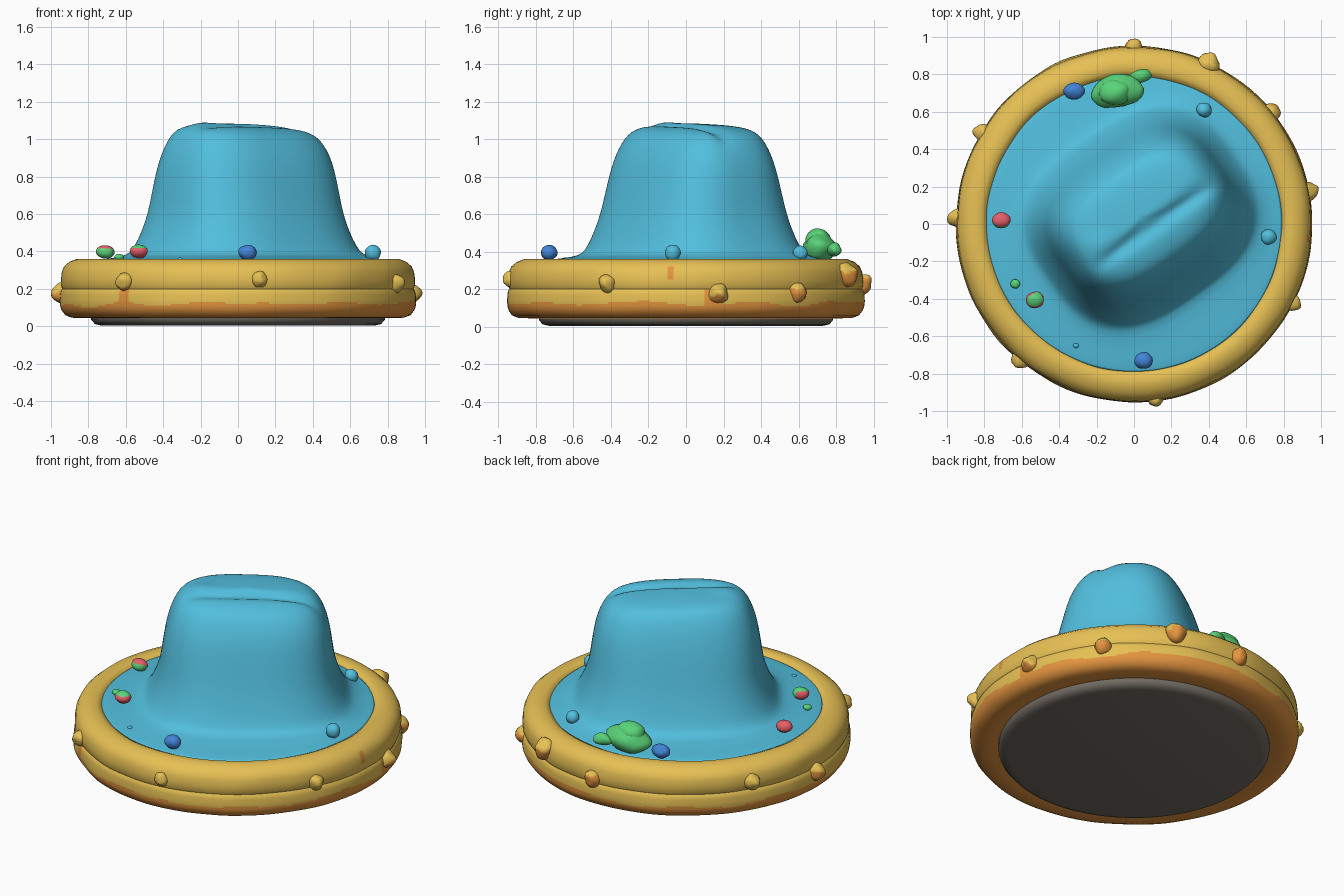
import bpy, bmesh, math, random
from mathutils import Vector, noise

random.seed(4)
cube = bpy.data.objects.get("Cube")
if cube:
    bpy.data.objects.remove(cube, do_unlink=True)


def material(name, rgb):
    m = bpy.data.materials.new(name)
    m.use_nodes = True
    m.diffuse_color = (*rgb, 1)
    m.node_tree.nodes["Principled BSDF"].inputs["Base Color"].default_value = (*rgb, 1)
    return m


TEAL = material("teal", (0.085, 0.52, 0.73))
GOLD = material("gold", (0.8, 0.53, 0.09))
ORANGE = material("burnt orange", (0.78, 0.3, 0.05))
GREY = material("warm grey", (0.17, 0.15, 0.125))
GREEN = material("green", (0.1, 0.66, 0.19))
BLUE = material("blue", (0.055, 0.23, 0.68))
RED = material("red", (0.78, 0.115, 0.14))


def finish(bm, name, mats, rule=None, subsurf=0, angle=60):
    """Turn a bmesh into a smooth object, colouring faces by a rule."""
    bmesh.ops.recalc_face_normals(bm, faces=bm.faces)
    if rule:
        for f in bm.faces:
            f.material_index = int(rule(f))
    mesh = bpy.data.meshes.new(name)
    bm.to_mesh(mesh)
    bm.free()
    for m in mats:
        mesh.materials.append(m)
    ob = bpy.data.objects.new(name, mesh)
    bpy.context.collection.objects.link(ob)
    if subsurf:
        ob.modifiers.new("smooth", "SUBSURF").levels = subsurf
        ob.modifiers["smooth"].render_levels = subsurf
    bpy.ops.object.select_all(action="DESELECT")
    ob.select_set(True)
    bpy.context.view_layer.objects.active = ob
    bpy.ops.object.shade_smooth_by_angle(angle=math.radians(angle))
    return ob


def skin(bm, rings, closed=False):
    """Bridge successive rings of vertices with quads."""
    pairs = list(zip(rings, rings[1:]))
    if closed:
        pairs.append((rings[-1], rings[0]))
    for a, b in pairs:
        n = len(a)
        for i in range(n):
            bm.faces.new((a[i], a[(i + 1) % n], b[(i + 1) % n], b[i]))


def lathe(name, profile, mats, rule=None, segs=180, closed=False, wobble=0.0):
    bm = bmesh.new()
    rings = []
    for r, z in profile:
        ring = []
        for i in range(segs):
            t = math.tau * i / segs
            d = Vector((math.cos(t), math.sin(t), 0))
            p = d * r + Vector((0, 0, z))
            ring.append(bm.verts.new(p + d * wobble * noise.noise(p * 5)))
        rings.append(ring)
    skin(bm, rings, closed)
    if not closed:
        bm.faces.new(rings[0])
        bm.faces.new(rings[-1])
    return finish(bm, name, mats, rule)


# Base plate
lathe("base_plate", [(0.73, 0.004), (0.765, 0.012), (0.785, 0.035), (0.785, 0.07)], [GREY])

# Rim: two stacked soft bands with an uneven painted underside
rim = [(0.775, 0.055), (0.83, 0.044), (0.89, 0.046), (0.925, 0.06), (0.943, 0.085),
       (0.949, 0.1), (0.951, 0.11), (0.952, 0.12), (0.953, 0.13), (0.953, 0.14),
       (0.951, 0.17), (0.947, 0.19), (0.939, 0.2), (0.946, 0.215), (0.948, 0.25),
       (0.943, 0.29), (0.93, 0.32), (0.9, 0.345), (0.86, 0.36), (0.82, 0.36),
       (0.79, 0.345), (0.78, 0.3)]


def painted_low(f):
    """Paint the underside, plus short runs below two of the nubs and one spot."""
    c = f.calc_center_median()
    deg = math.degrees(math.atan2(c.y, c.x))
    run = c.z < 0.2 and (abs(deg - 9) < 2.5 or abs(deg + 130) < 1.5)
    spot = 0.25 < c.z < 0.32 and abs(deg + 5) < 1.5
    edge = 0.12 + 0.035 * noise.noise(Vector((c.x * 3, c.y * 3, 0)))
    return c.z < edge or (c.length > 0.9 and (run or spot))


lathe("rim", rim, [GOLD, ORANGE], painted_low, closed=True, wobble=0.006)

# Mound and surrounding floor as one surface: (height, half width)
TURN = math.radians(35)
rows = [(0.372, 0.66), (0.39, 0.62), (0.43, 0.59), (0.5, 0.556), (0.6, 0.522), (0.7, 0.505),
        (0.8, 0.487), (0.88, 0.468), (0.95, 0.44), (1.0, 0.408), (1.032, 0.37),
        (1.05, 0.32), (1.058, 0.27), (1.063, 0.22), (1.066, 0.17), (1.068, 0.12),
        (1.069, 0.07), (1.07, 0.02)]


def mound_point(t, z, half):
    """Rounded rectangle outline turned on the floor, with a pinched top."""
    c, s = math.cos(t), math.sin(t)
    k = half / 0.52
    high = max(0, min(1, (z - 0.55) / 0.45))
    u = math.copysign(abs(c) ** 0.72, c) * 0.505 * k * (1 + 0.03 * high)
    v = math.copysign(abs(s) ** 0.72, s) * 0.425 * k * (1 - 0.13 * high)
    top = max(0, min(1, (z - 0.9) / 0.13))
    crease = math.exp(-((v + 0.075) / 0.035) ** 2) * max(0, 1 - ((u - 0.08) / 0.46) ** 4)
    lip = math.exp(-((u + 0.29) / 0.08) ** 2 - (v / 0.07) ** 2)
    slope = max(0, -v - 0.07)
    z += top * (0.012 - 0.03 * u - 0.035 * crease - 0.12 * slope + 0.015 * lip)
    x = u * math.cos(TURN) - v * math.sin(TURN) + 0.04
    y = u * math.sin(TURN) + v * math.cos(TURN) + 0.04
    return Vector((x, y, z))


bm = bmesh.new()
N = 64
rings = []
for r, z in [(0.8, 0.33), (0.79, 0.352), (0.75, 0.354)]:
    rings.append([bm.verts.new((r * math.cos(math.tau * i / N + TURN),
                                r * math.sin(math.tau * i / N + TURN), z)) for i in range(N)])
for z, half in rows:
    rings.append([bm.verts.new(mound_point(math.tau * i / N, z, half)) for i in range(N)])
skin(bm, rings)
bm.faces.new(rings[-1])
finish(bm, "mound", [TEAL], subsurf=1)


def blob(name, loc, size, mats, rule=None, spin=0.0, rough=0.1, tip=0.0):
    """Lumpy ellipsoid; tip draws the local +x end out to a point."""
    bm = bmesh.new()
    bmesh.ops.create_icosphere(bm, subdivisions=3, radius=1)
    shift = Vector((random.random(), random.random(), random.random())) * 9
    for v in bm.verts:
        p = v.co * (1 + rough * noise.noise(v.co * 1.2 + shift))
        p.x += tip * max(0, p.x) ** 3
        v.co = Vector((p.x * size[0], p.y * size[1], p.z * size[2]))
    ob = finish(bm, name, mats, rule)
    ob.location = loc
    ob.rotation_euler.z = spin


# Nubs around the rim: angle in degrees, height, size, how far up the paint reaches
nubs = [(90, 0.23, 0.05, 0.5), (65, 0.28, 0.06, 0.0), (39, 0.18, 0.052, 0.4),
        (10.5, 0.175, 0.052, -0.4), (-26.5, 0.23, 0.045, -2), (-83, 0.25, 0.042, -2),
        (-130, 0.24, 0.048, -0.6), (178, 0.18, 0.052, 0.1), (149, 0.25, 0.048, -2)]
for n, (deg, z, s, paint) in enumerate(nubs):
    a = math.radians(deg)
    blob(f"rim_nub_{n + 1}", (0.943 * math.cos(a), 0.943 * math.sin(a), z),
         (s * 0.85, s, s * 1.05), [GOLD, ORANGE],
         lambda f: f.normal.z < paint, a, 0.2, 0.3)

# Berries on the floor
blob("red_berry_side", (-0.71, 0.02, 0.398), (0.05, 0.042, 0.037), [RED, GREEN],
     lambda f: f.normal.y < -0.3 and f.normal.z < 0.5)
blob("red_berry_front", (-0.53, -0.405, 0.4), (0.048, 0.043, 0.037), [RED, GREEN],
     lambda f: f.normal.z > 0.68 or (f.normal.y > 0.6 and f.normal.x > 0))
blob("blue_berry_front", (0.05, -0.73, 0.395), (0.05, 0.045, 0.04), [BLUE])
blob("blue_berry_back", (-0.32, 0.71, 0.4), (0.058, 0.045, 0.042), [BLUE])
blob("teal_bead_left", (0.72, -0.07, 0.392), (0.042, 0.042, 0.045), [TEAL])
blob("teal_bead_back", (0.375, 0.61, 0.39), (0.04, 0.04, 0.04), [TEAL])
blob("teal_bead_small", (-0.31, -0.65, 0.354), (0.016, 0.014, 0.014), [TEAL])
blob("green_crumb", (-0.635, -0.32, 0.37), (0.026, 0.024, 0.018), [GREEN])

# Leafy lump at the back
blob("leaf_lump", (-0.09, 0.71, 0.42), (0.14, 0.085, 0.08), [GREEN], None, 0.2, 0.2)
blob("leaf_lump_peak", (-0.1, 0.705, 0.455), (0.09, 0.07, 0.066), [GREEN], None, 0.1, 0.15)
blob("leaf_lump_end", (0.035, 0.79, 0.41), (0.06, 0.036, 0.036), [GREEN], None, 0.2, 0.15)
